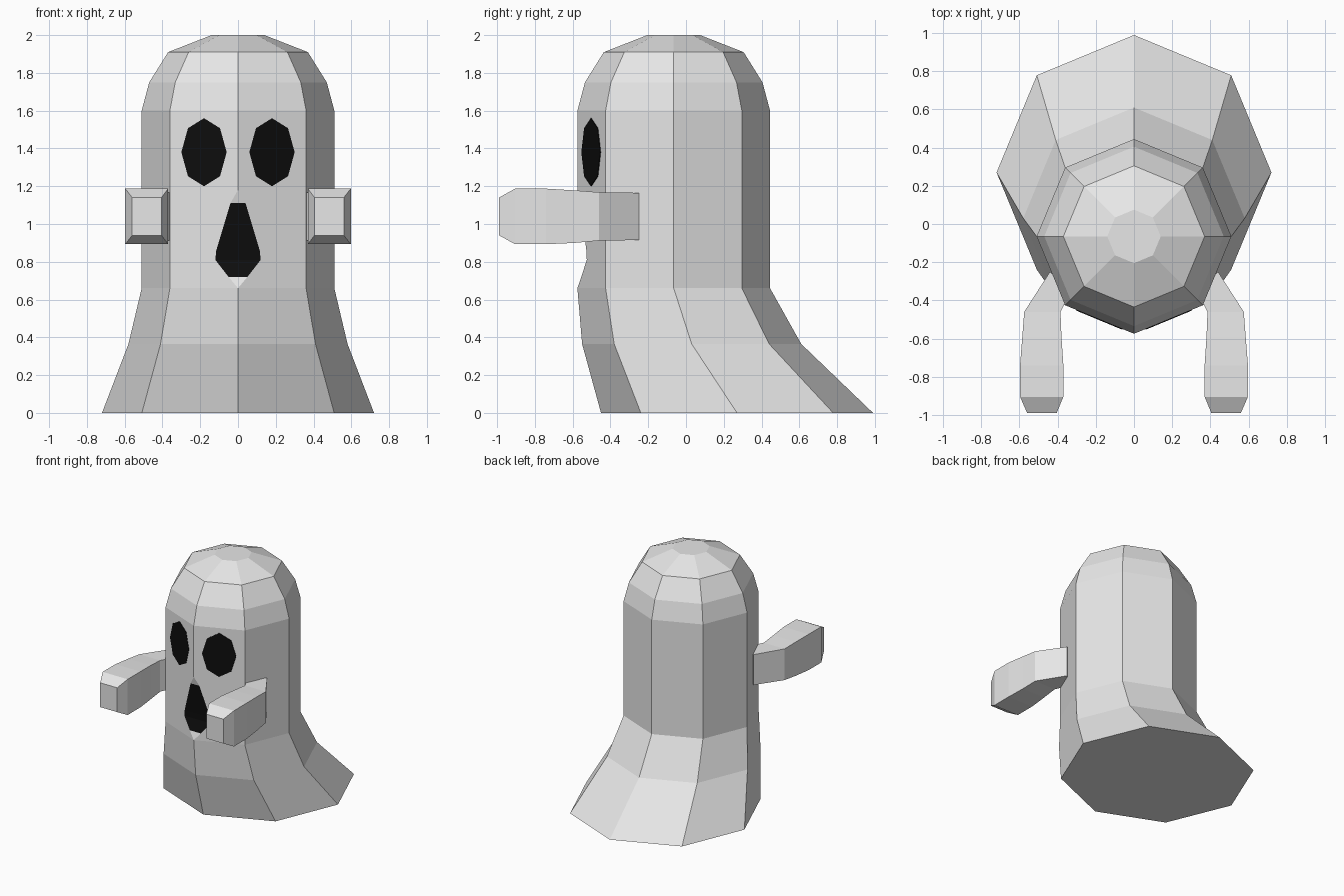
import bpy, bmesh, math

if "Cube" in bpy.data.objects:
    bpy.data.objects.remove(bpy.data.objects["Cube"])


def material(name, value):
    m = bpy.data.materials.new(name)
    m.diffuse_color = (value, value, value, 1)
    m.use_nodes = True
    m.node_tree.nodes["Principled BSDF"].inputs["Base Color"].default_value = m.diffuse_color
    return m


PALE = material("pale_grey", 0.8)
BLACK = material("black", 0.004)
FRONT, SLOPE = -0.575, math.tan(math.radians(22.5))


def add_object(name, bm, *mats):
    mesh = bpy.data.meshes.new(name)
    bmesh.ops.recalc_face_normals(bm, faces=bm.faces)
    bm.to_mesh(mesh)
    bm.free()
    for m in mats:
        mesh.materials.append(m)
    obj = bpy.data.objects.new(name, mesh)
    bpy.context.collection.objects.link(obj)
    return obj


def loft(bm, rings, skip=()):
    """Bridge closed rings of points, cap both ends; skip holds (band, side) gaps."""
    loops = [[bm.verts.new(p) for p in ring] for ring in rings]
    n = len(loops[0])
    for b, (lo, hi) in enumerate(zip(loops, loops[1:])):
        for i in range(n):
            if (b, i) not in skip:
                j = (i + 1) % n
                bm.faces.new((lo[i], lo[j], hi[j], hi[i]))
    bm.faces.new(loops[0])
    bm.faces.new(loops[-1])
    return loops


# Body: octagonal rings as (height, radius, centre y), one corner to the front
profile = [(0, 0.72, 0.27), (0.365, 0.58, 0.03), (0.66, 0.51, -0.065),
           (1.6, 0.51, -0.065), (1.75, 0.47, -0.065), (1.91, 0.37, -0.065),
           (2.0, 0.14, -0.065)]
rings = [[(r * math.sin(k * math.pi / 4), cy - r * math.cos(k * math.pi / 4), z)
          for k in range(8)] for z, r, cy in profile]
bm = bmesh.new()
loops = loft(bm, rings, skip={(2, 0), (2, 7)})
low, high = loops[2], loops[3]

# Mouth: the front ridge is sliced flat between the two front panels
mouth = [(0.04, 1.11), (0.115, 0.86), (0.12, 0.81), (0.05, 0.72)]
tip = bm.verts.new((0, FRONT, 1.18))
sides = {s: [bm.verts.new((s * x, FRONT + SLOPE * x, z)) for x, z in mouth]
         for s in (1, -1)}
for s, k in ((1, 1), (-1, 7)):
    bm.faces.new([low[0], low[k], high[k], high[0], tip] + sides[s])
R, L = sides[1], sides[-1]
bm.faces.new((tip, L[0], R[0]))
bm.faces.new((low[0], R[-1], L[-1]))
for a in range(len(mouth) - 1):
    bm.faces.new((L[a], L[a + 1], R[a + 1], R[a])).material_index = 1
add_object("body", bm, PALE, BLACK)

# Eyes: thin octagonal plates lying on the front panels
for s, side in ((1, "left"), (-1, "right")):
    bm = bmesh.new()
    layers = []
    for lift in (-0.002, 0.004):
        ring = []
        for k in range(8):
            a = k * math.pi / 4
            x = 0.18 + 0.12 * math.cos(a)
            ring.append((s * x, FRONT + SLOPE * x - lift, 1.38 + 0.18 * math.sin(a)))
        layers.append(ring)
    loft(bm, layers)
    add_object(side + "_eye", bm, BLACK)

# Arms: sections as (inner x, inner y, outer x, outer y, bottom, top)
sections = [(0.33, -0.35, 0.44, -0.25, 0.915, 1.165),
            (0.385, -0.46, 0.575, -0.46, 0.912, 1.168),
            (0.38, -0.59, 0.585, -0.59, 0.90, 1.178),
            (0.37, -0.74, 0.597, -0.74, 0.893, 1.187),
            (0.37, -0.905, 0.597, -0.905, 0.893, 1.187),
            (0.405, -0.99, 0.56, -0.99, 0.94, 1.14)]
for s, side in ((1, "left"), (-1, "right")):
    bm = bmesh.new()
    loft(bm, [[(s * xi, yi, b), (s * xo, yo, b), (s * xo, yo, t), (s * xi, yi, t)]
              for xi, yi, xo, yo, b, t in sections])
    add_object(side + "_arm", bm, PALE)
